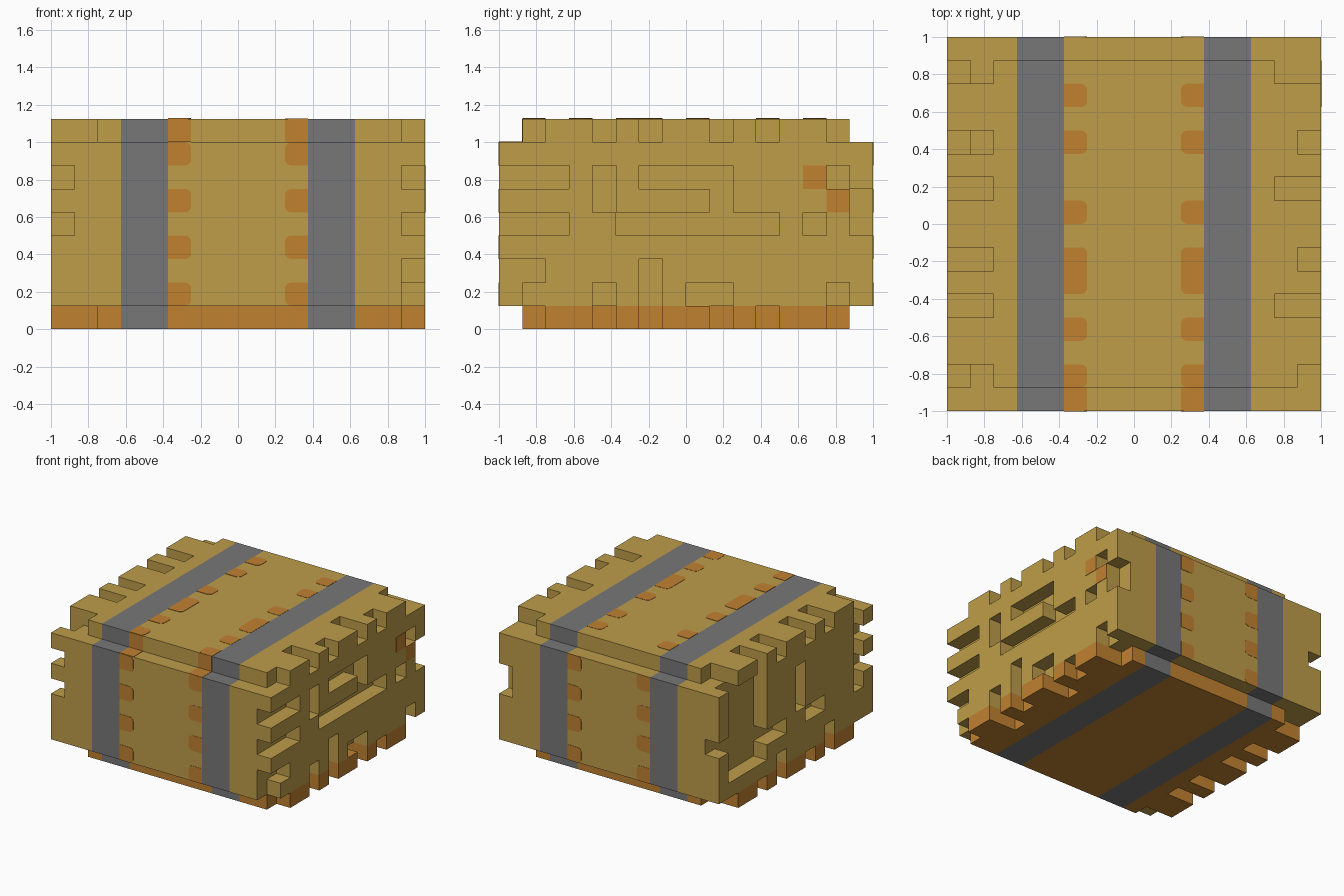
import bpy
import bmesh
import math
from mathutils import Vector

old = bpy.data.objects.get("Cube")
if old:
    bpy.data.objects.remove(old, do_unlink=True)


def material(name, rgb):
    m = bpy.data.materials.new(name)
    m.use_nodes = True
    m.diffuse_color = (*rgb, 1)
    m.node_tree.nodes["Principled BSDF"].inputs["Base Color"].default_value = (*rgb, 1)
    return m


STRAW = material("straw", (0.52, 0.34, 0.068))
ORANGE = material("dark straw", (0.53, 0.22, 0.03))
GREY = material("strap grey", (0.185, 0.185, 0.185))

# Solid cells on a 16 x 16 x 9 grid, each 0.125 wide
U = 0.125
solid = set()


def cells(x, y, z):
    """Grid cells inside the given (low, high) ranges."""
    def span(r, off):
        return range(round((r[0] + off) / U), round((r[1] + off) / U))
    return {(i, j, k) for i in span(x, 1) for j in span(y, 1) for k in span(z, 0)}


def carve(side, depth, y, z):
    """Cut a pocket of the given cell depth into the +x (1) or -x (-1) side."""
    x = (1 - depth * U, 1) if side > 0 else (-1, -1 + depth * U)
    solid.difference_update(cells(x, y, z))


solid |= cells((-1, 1), (-1, 1), (0.125, 1))
solid |= cells((-1, 1), (-0.875, 0.875), (0, 1.125))

# Ragged edges of the top and base layers: (low y, depth right, depth left)
EDGE_NOTCHES = [(-0.875, 1, 2), (-0.5, 2, 2), (-0.25, 1, 2),
                (0.125, 2, 2), (0.375, 1, 2), (0.75, 2, 2)]
for y, right, left in EDGE_NOTCHES:
    for z in ((0, 0.125), (1, 1.125)):
        carve(1, right, (y, y + U), z)
        carve(-1, left, (y, y + U), z)

# Pockets in the +x side: y range, z range
POCKETS_A = [
    ((-1, -0.625), (0.75, 0.875)), ((-1, -0.625), (0.5, 0.625)),
    ((-0.5, -0.375), (0.625, 0.875)), ((-0.25, 0.25), (0.75, 0.875)),
    ((0.125, 0.25), (0.625, 0.75)), ((-0.375, 0.5), (0.5, 0.625)),
    ((0.625, 0.75), (0.5, 0.625)), ((0.75, 0.875), (0.75, 0.875)),
    ((0.875, 1), (0.5, 0.75)), ((-1, -0.75), (0.25, 0.375)),
    ((-1, -0.875), (0.125, 0.25)), ((-0.5, -0.375), (0.125, 0.25)),
    ((-0.25, -0.125), (0.125, 0.375)), ((0, 0.25), (0.125, 0.25)),
    ((0.75, 0.875), (0.125, 0.25)),
]
# Pockets in the -x side
POCKETS_B = [
    ((-1, -0.875), (0.75, 0.875)), ((-1, -0.875), (0.5, 0.625)),
    ((-0.875, -0.75), (0.375, 1)), ((0.375, 0.875), (0.25, 1)),
    ((0.125, 0.375), (0.375, 0.5)), ((-0.375, -0.125), (0.375, 0.5)),
    ((-0.125, 0), (0.5, 0.875)), ((0.875, 1), (0.5, 0.625)),
    ((-0.5, -0.375), (0.125, 0.25)), ((0.125, 0.25), (0.125, 0.25)),
]
for y, z in POCKETS_A:
    carve(1, 1, y, z)
for y, z in POCKETS_B:
    carve(-1, 1, y, z)


def build_layer(name, k0, k1, base):
    """Outer skin of all cells in layers k0..k1, with straps coloured by x."""
    bm = bmesh.new()
    for c in sorted(solid):
        if not k0 <= c[2] < k1:
            continue
        for axis in range(3):
            for s in (0, 1):
                n = list(c)
                n[axis] += 2 * s - 1
                if tuple(n) in solid:
                    continue
                a, b = (axis + 1) % 3, (axis + 2) % 3
                ring = []
                for da, db in ((0, 0), (1, 0), (1, 1), (0, 1)):
                    p = list(c)
                    p[axis] += s
                    p[a] += da
                    p[b] += db
                    ring.append(bm.verts.new((p[0] * U - 1, p[1] * U - 1, p[2] * U)))
                f = bm.faces.new(ring if s else ring[::-1])
                x = abs(f.calc_center_median().x)
                if axis != 0 and 0.375 < x < 0.625:
                    f.material_index = 1
    bmesh.ops.remove_doubles(bm, verts=bm.verts, dist=1e-4)
    bmesh.ops.dissolve_limit(bm, angle_limit=0.01, verts=bm.verts, edges=bm.edges,
                             delimit={'MATERIAL'})
    me = bpy.data.meshes.new(name)
    bm.to_mesh(me)
    bm.free()
    me.materials.append(base)
    me.materials.append(GREY)
    ob = bpy.data.objects.new(name, me)
    bpy.context.collection.objects.link(ob)


build_layer("bale_base", 0, 1, ORANGE)
build_layer("bale_body", 1, 8, STRAW)
build_layer("bale_top", 8, 9, STRAW)


def patch(bm, origin, u, v, w, h, r):
    """Thin tile from origin along u (w) and v (h), its far u corners rounded by r."""
    origin, u, v = Vector(origin), Vector(u), Vector(v)
    n = u.cross(v)
    pts = [(0, 0)]
    if r:
        for cy, start in ((r, -90), (h - r, 0)):
            for t in range(5):
                a = math.radians(start + t * 22.5)
                pts.append((w - r + r * math.cos(a), cy + r * math.sin(a)))
    else:
        pts += [(w, 0), (w, h)]
    pts.append((0, h))
    f = bm.faces.new([bm.verts.new(origin + u * a + v * b - n * 0.002) for a, b in pts])
    ext = bmesh.ops.extrude_face_region(bm, geom=[f])
    moved = [e for e in ext["geom"] if isinstance(e, bmesh.types.BMVert)]
    bmesh.ops.translate(bm, verts=moved, vec=n * 0.005)


# Dark spots beside the straps: (low, high)
TOP_SPOTS = [(0.625, 0.75), (0.375, 0.5), (0, 0.125),
             (-0.375, -0.125), (-0.625, -0.5), (-0.875, -0.75)]
WALL_SPOTS = [(0.875, 1.0), (0.625, 0.75), (0.375, 0.5), (0.125, 0.25)]
bm = bmesh.new()
R = 0.035
for s in (-1, 1):
    u = (-s, 0, 0)
    for lo, hi in TOP_SPOTS:
        patch(bm, (s * 0.375, lo, 1.125), u, (0, 1, 0), U, hi - lo, R)
    patch(bm, (s * 0.375, -1, 1), u, (0, 1, 0), U, U, 0)
    patch(bm, (s * 0.375, -0.875, 1), u, (0, 0, 1), U, U, 0)
    for side in (-1, 1):
        for lo, hi in WALL_SPOTS:
            patch(bm, (s * 0.375, side, lo), u, (0, 0, 1), U, hi - lo, R)
# Two dark squares on the +x side
for y, z in ((0.625, 0.75), (0.75, 0.625)):
    patch(bm, (1, y, z), (0, 1, 0), (0, 0, 1), U, U, 0)
# Tiles face away from the bale
for v in bm.verts:
    if abs(v.co.y) > 0.99:
        v.co.y = max(-1.003, min(1.003, v.co.y))
bmesh.ops.recalc_face_normals(bm, faces=bm.faces)
me = bpy.data.meshes.new("straw_spots")
bm.to_mesh(me)
bm.free()
me.materials.append(ORANGE)
bpy.context.collection.objects.link(bpy.data.objects.new("straw_spots", me))
